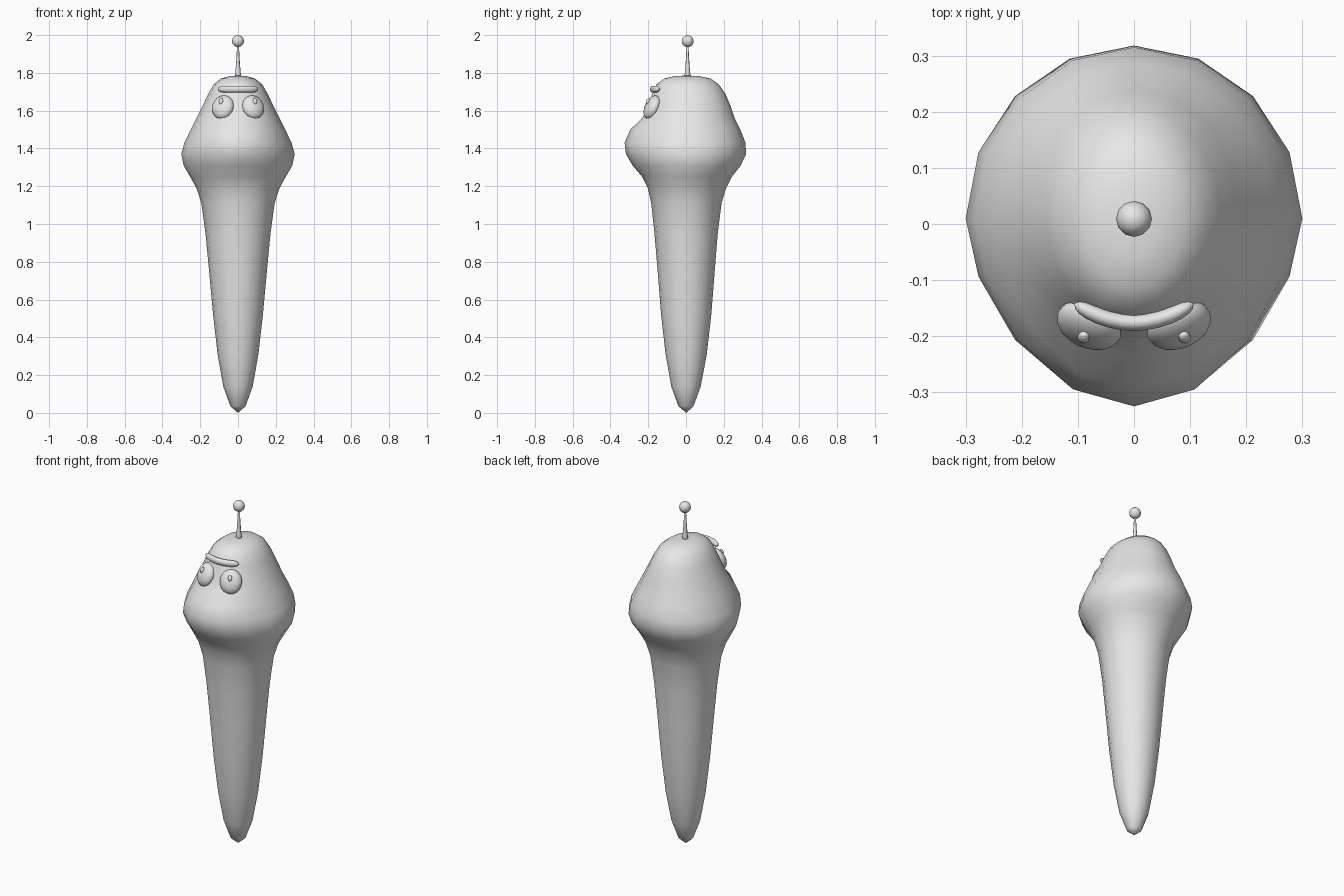
import bpy, bmesh, math
from mathutils import Vector, Matrix

if "Cube" in bpy.data.objects:
    bpy.data.objects.remove(bpy.data.objects["Cube"])

grey = bpy.data.materials.new("light grey")
grey.diffuse_color = (0.8, 0.8, 0.8, 1)
grey.use_nodes = True
grey.node_tree.nodes["Principled BSDF"].inputs["Base Color"].default_value = grey.diffuse_color


def finish(name, bm):
    bmesh.ops.recalc_face_normals(bm, faces=bm.faces)
    for f in bm.faces:
        f.smooth = True
    me = bpy.data.meshes.new(name)
    bm.to_mesh(me)
    bm.free()
    me.materials.append(grey)
    ob = bpy.data.objects.new(name, me)
    bpy.context.collection.objects.link(ob)
    return ob


def loft(name, rings, tip_lo=None, tip_hi=None):
    """Skin a list of point rings, closing the ends on tip points."""
    bm = bmesh.new()
    rv = [[bm.verts.new(p) for p in r] for r in rings]
    n = len(rv[0])
    for a, b in zip(rv, rv[1:]):
        for i in range(n):
            j = (i + 1) % n
            bm.faces.new((a[i], a[j], b[j], b[i]))
    for tip, r in ((tip_lo, rv[0]), (tip_hi, rv[-1])):
        t = bm.verts.new(tip)
        for i in range(n):
            bm.faces.new((t, r[i], r[(i + 1) % n]))
    return finish(name, bm)


def ellipsoid(name, loc, normal, scale, seg=20):
    bm = bmesh.new()
    rot = Vector(normal).to_track_quat('Z', 'Y').to_matrix().to_4x4()
    bmesh.ops.create_uvsphere(bm, u_segments=seg, v_segments=seg // 2, radius=1,
                              matrix=Matrix.Translation(loc) @ rot @ Matrix.Diagonal((*scale, 1)))
    return finish(name, bm)


# Body: z, half width, front y, back y
profile = [
    (0.035, 0.04, -0.04, 0.04), (0.14, 0.078, -0.078, 0.078),
    (0.31, 0.108, -0.108, 0.11), (0.52, 0.132, -0.132, 0.134),
    (0.75, 0.153, -0.15, 0.152), (0.95, 0.172, -0.167, 0.168),
    (1.11, 0.194, -0.184, 0.188), (1.19, 0.22, -0.202, 0.212),
    (1.25, 0.253, -0.232, 0.243), (1.31, 0.288, -0.283, 0.29),
    (1.37, 0.30, -0.318, 0.318), (1.43, 0.284, -0.325, 0.315),
    (1.50, 0.25, -0.295, 0.288), (1.56, 0.22, -0.232, 0.258),
    (1.62, 0.19, -0.20, 0.238), (1.69, 0.157, -0.178, 0.208),
    (1.74, 0.128, -0.155, 0.173), (1.77, 0.09, -0.115, 0.13),
    (1.783, 0.045, -0.06, 0.07)]
rings = []
for z, w, yf, yb in profile:
    yc = 0.01 if z > 1.2 else 0.003
    p = 1.2 if 1.3 < z < 1.52 else 1.0      # pointed muzzle
    ring = []
    for i in range(16):
        a = 2 * math.pi * i / 16
        c, s = math.cos(a), math.sin(a)
        y = yc + ((yb - yc) * s if s > 0 else (yf - yc) * abs(s) ** p)
        ring.append((w * c, y, z))
    rings.append(ring)
loft("body", rings, (0, 0.002, 0), (0, 0.005, 1.786))

# Eyes with small pupils, lying on the sloped face
for side, sx in (("left", -1), ("right", 1)):
    n = (sx * 0.35, -0.85, 0.4)
    ellipsoid(side + "_eye", (sx * 0.08, -0.18, 1.618), n, (0.06, 0.067, 0.035))
    ellipsoid(side + "_pupil", (sx * 0.09, -0.202, 1.65), n, (0.011, 0.018, 0.009), 12)

# Brow: curved bar with rounded ends
rings = []
for k in range(15):
    t = -1 + 2 * k / 14
    x = 0.105 * math.sin(t * math.pi / 2 * 0.96)
    y = -0.176 + 0.034 * (x / 0.105) ** 2
    r = 0.016 * min(1, math.sqrt(max(0.02, 1 - abs(x / 0.105) ** 8)))
    d = Vector((1, 0.068 * x / 0.105 ** 2, 0)).normalized()
    side = Vector((-d.y, d.x, 0))
    rings.append([Vector((x, y, 1.714)) + side * 0.9 * r * math.cos(a) + Vector((0, 0, 1.15 * r * math.sin(a)))
                  for a in [2 * math.pi * i / 10 for i in range(10)]])
loft("brow", rings, (-0.107, -0.141, 1.714), (0.107, -0.141, 1.714))

# Antenna: tapered stalk and ball
ar = [[(r * math.cos(i * math.pi / 4), 0.008 + r * math.sin(i * math.pi / 4), z) for i in range(8)]
      for z, r in ((1.765, 0.019), (1.80, 0.014), (1.88, 0.008), (1.95, 0.005))]
loft("antenna_stalk", ar, (0, 0.008, 1.76), (0, 0.008, 1.955))
ellipsoid("antenna_ball", (0, 0.009, 1.968), (0, 0, 1), (0.032, 0.032, 0.032), 12)
